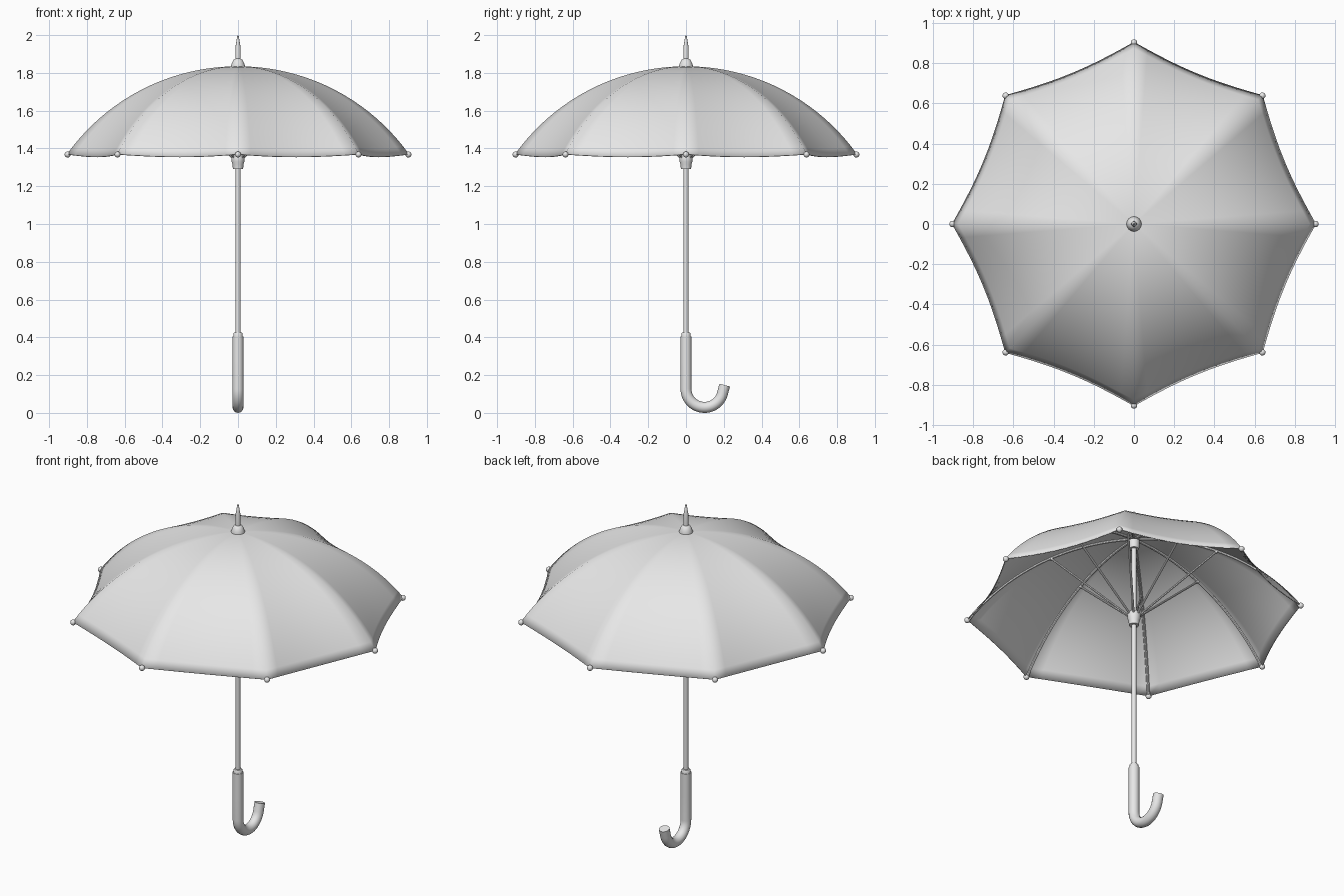
import bpy, bmesh, math
from mathutils import Vector

if "Cube" in bpy.data.objects:
    bpy.data.objects.remove(bpy.data.objects["Cube"])

grey = bpy.data.materials.new("plain grey")
grey.diffuse_color = (0.8, 0.8, 0.8, 1)
grey.use_nodes = True
grey.node_tree.nodes["Principled BSDF"].inputs["Base Color"].default_value = grey.diffuse_color

N = 8                      # number of ribs
R_EDGE, Z_TOP, Z_EDGE = 0.905, 1.835, 1.37
DROP = Z_TOP - Z_EDGE
ARC_R = (R_EDGE ** 2 + DROP ** 2) / (2 * DROP)
ARC_A = math.asin(R_EDGE / ARC_R)


def arc(t, inset=0.0):
    """Radius and height along a rib, t = 0 at the top and 1 at the edge."""
    a, r = ARC_A * t, ARC_R - inset
    return r * math.sin(a), Z_TOP - ARC_R + r * math.cos(a)


def polar(r, z, a):
    return Vector((r * math.cos(a), r * math.sin(a), z))


def finish(ob, angle=40):
    if not ob.data.materials:
        ob.data.materials.append(grey)
    bpy.ops.object.select_all(action='DESELECT')
    ob.select_set(True)
    bpy.context.view_layer.objects.active = ob
    if ob.type == 'CURVE':
        bpy.ops.object.convert(target='MESH')
    ob = bpy.context.object
    bpy.ops.object.shade_smooth_by_angle(angle=math.radians(angle))
    return ob


def from_bmesh(name, bm, angle=40):
    bmesh.ops.recalc_face_normals(bm, faces=bm.faces)
    me = bpy.data.meshes.new(name)
    bm.to_mesh(me)
    bm.free()
    ob = bpy.data.objects.new(name, me)
    bpy.context.collection.objects.link(ob)
    return finish(ob, angle)


def lathe(name, profile, steps=32):
    bm = bmesh.new()
    vs = [bm.verts.new((r, 0, z)) for r, z in profile]
    es = [bm.edges.new(p) for p in zip(vs, vs[1:])]
    bmesh.ops.spin(bm, geom=vs + es, cent=(0, 0, 0), axis=(0, 0, 1),
                   angle=2 * math.pi, steps=steps)
    bmesh.ops.remove_doubles(bm, verts=bm.verts, dist=1e-5)
    return from_bmesh(name, bm)


def tube(name, paths, radius, resolution=2):
    cu = bpy.data.curves.new(name, 'CURVE')
    cu.dimensions = '3D'
    cu.bevel_depth = radius
    cu.bevel_resolution = resolution
    cu.use_fill_caps = True
    for pts in paths:
        sp = cu.splines.new('POLY')
        sp.points.add(len(pts) - 1)
        for p, co in zip(sp.points, pts):
            p.co = (*co, 1)
    ob = bpy.data.objects.new(name, cu)
    bpy.context.collection.objects.link(ob)
    return finish(ob)


# Canopy: eight taut panels with edges curving inward between the ribs
SEG, RINGS = 10, 20
half = math.pi / N
bm = bmesh.new()
rings = []
for i in range(1, RINGS + 1):
    t = i / RINGS
    r, z = arc(t)
    ring = []
    for j in range(N * SEG):
        u = 2 * (j % SEG) / SEG - 1          # -1 and 1 on the ribs, 0 mid-panel
        sag = 1 - u * u
        chord = math.cos(half) / math.cos(u * half)
        rr = r * chord * (1 - 0.03 * sag * t)
        ring.append(bm.verts.new(polar(rr, z - 0.014 * sag * t * t,
                                       2 * math.pi * j / (N * SEG))))
    rings.append(ring)
top = bm.verts.new((0, 0, Z_TOP))
count = N * SEG
for j in range(count):
    k = (j + 1) % count
    bm.faces.new((top, rings[0][j], rings[0][k]))
    for a, b in zip(rings, rings[1:]):
        bm.faces.new((a[j], b[j], b[k], a[k]))
canopy = from_bmesh("canopy", bm, 60)
mod = canopy.modifiers.new("cloth thickness", 'SOLIDIFY')
mod.thickness = 0.005
mod.offset = -1

# Ribs, stretchers and rib tips
angles = [2 * math.pi * i / N for i in range(N)]
tube("ribs", [[polar(*arc(0.03 + 0.97 * i / 20, 0.009), a) for i in range(21)]
              for a in angles], 0.008)
joint = arc(0.44, 0.014)
tube("stretchers", [[polar(0.026, 1.35, a), polar(*joint, a)] for a in angles], 0.006)
bm = bmesh.new()
for a in angles:
    for c, rad in ((polar(R_EDGE - 0.003, Z_EDGE - 0.002, a), 0.016),
                   (polar(*joint, a), 0.009)):
        made = bmesh.ops.create_uvsphere(bm, u_segments=16, v_segments=10, radius=rad)
        bmesh.ops.translate(bm, verts=made['verts'], vec=c)
from_bmesh("rib_tips_and_joints", bm)

# Shaft with sliding runner, upper crown and top spike
lathe("shaft", [(0, 0.38), (0.013, 0.38), (0.013, 1.84), (0, 1.84)], 24)
lathe("runner", [(0.013, 1.29), (0.027, 1.29), (0.029, 1.315), (0.034, 1.33),
                 (0.036, 1.355), (0.03, 1.37), (0.013, 1.37)])
lathe("crown", [(0.013, 1.765), (0.026, 1.765), (0.03, 1.78), (0.03, 1.815), (0.013, 1.825)])
lathe("spike", [(0, 1.825), (0.037, 1.825), (0.037, 1.838), (0.031, 1.855), (0.023, 1.87),
                (0.014, 1.875), (0.013, 1.94), (0.004, 1.994), (0, 2.0)])

# Hooked handle and its collar
R = 0.098
hook = [(0, 0, 0.405), (0, 0, 0.27)]
for i in range(25):
    a = math.pi + math.radians(165) * i / 24
    hook.append((0, R + R * math.cos(a), 0.127 + R * math.sin(a)))
end = Vector(hook[-1])
hook.append(end + 0.047 * Vector((0, math.sin(math.radians(15)), math.cos(math.radians(15)))))
tube("handle", [hook], 0.029, 6)
lathe("handle_collar", [(0.013, 0.40), (0.025, 0.40), (0.025, 0.418), (0.021, 0.425), (0.013, 0.425)])
